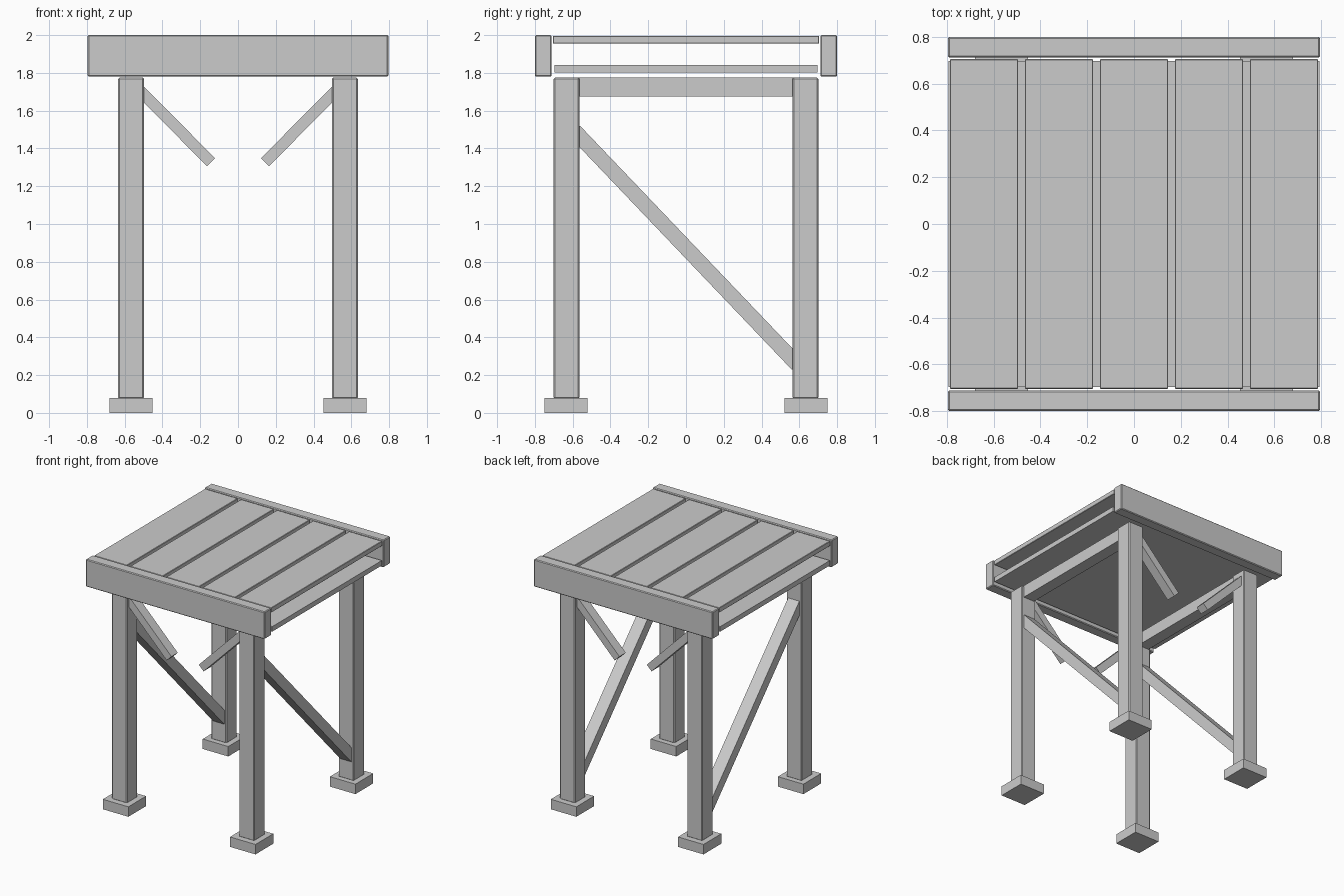
import bpy
from math import atan2, hypot
from mathutils import Vector

if "Cube" in bpy.data.objects:
    bpy.data.objects.remove(bpy.data.objects["Cube"])


def box(name, center, size, rot=(0, 0, 0), bevel=0.0):
    bpy.ops.mesh.primitive_cube_add(size=1, location=center, rotation=rot)
    ob = bpy.context.object
    ob.name = name
    ob.scale = size
    bpy.ops.object.transform_apply(location=False, rotation=False, scale=True)
    if bevel:
        m = ob.modifiers.new("edge_bevel", 'BEVEL')
        m.width = bevel
        m.segments = 1
    return ob


PX, PY, PW = 0.566, 0.632, 0.137   # post centre and width

for sx, side in ((-1, "left"), (1, "right")):
    for sy, end in ((-1, "front"), (1, "back")):
        tag = f"{end}_{side}"
        # foot pads and posts
        box(f"foot_{tag}", (sx * PX, sy * 0.635, 0.04), (0.227, 0.226, 0.08))
        box(f"post_{tag}", (sx * PX, sy * PY, 0.925), (PW, PW, 1.70), bevel=0.007)
        # short knee braces hanging from the posts at 45 degrees
        a, b = Vector((0.55, 1.738)), Vector((0.143, 1.327))
        d, c = a - b, (a + b) / 2
        box(f"knee_brace_{tag}", (sx * c.x, sy * PY, c.y), (d.length, 0.08, 0.06),
            (0, -sx * atan2(d.y, d.x), 0))

    # side rail joining front and back posts
    box(f"side_rail_{side}", (sx * PX, 0, 1.725), (0.10, 2 * PY - 0.1, 0.10))

    # long diagonal brace, high at the front and low at the back
    dy, dz = 1.18, -1.237
    box(f"diagonal_brace_{side}", (sx * PX, 0, 0.874), (0.10, hypot(dy, dz), 0.08),
        (atan2(dz, dy), 0, 0))

# front and back fascia beams
for sy, end in ((-1, "front"), (1, "back")):
    box(f"fascia_{end}", (0, sy * 0.756, 1.89), (1.592, 0.088, 0.22), bevel=0.006)

# deck planks
for i in range(5):
    box(f"deck_plank_{i + 1}", ((i - 2) * 0.321, 0, 1.975), (0.292, 1.41, 0.04), bevel=0.003)

# panel under the deck
box("under_panel", (0, 0, 1.823), (1.585, 1.394, 0.04))
